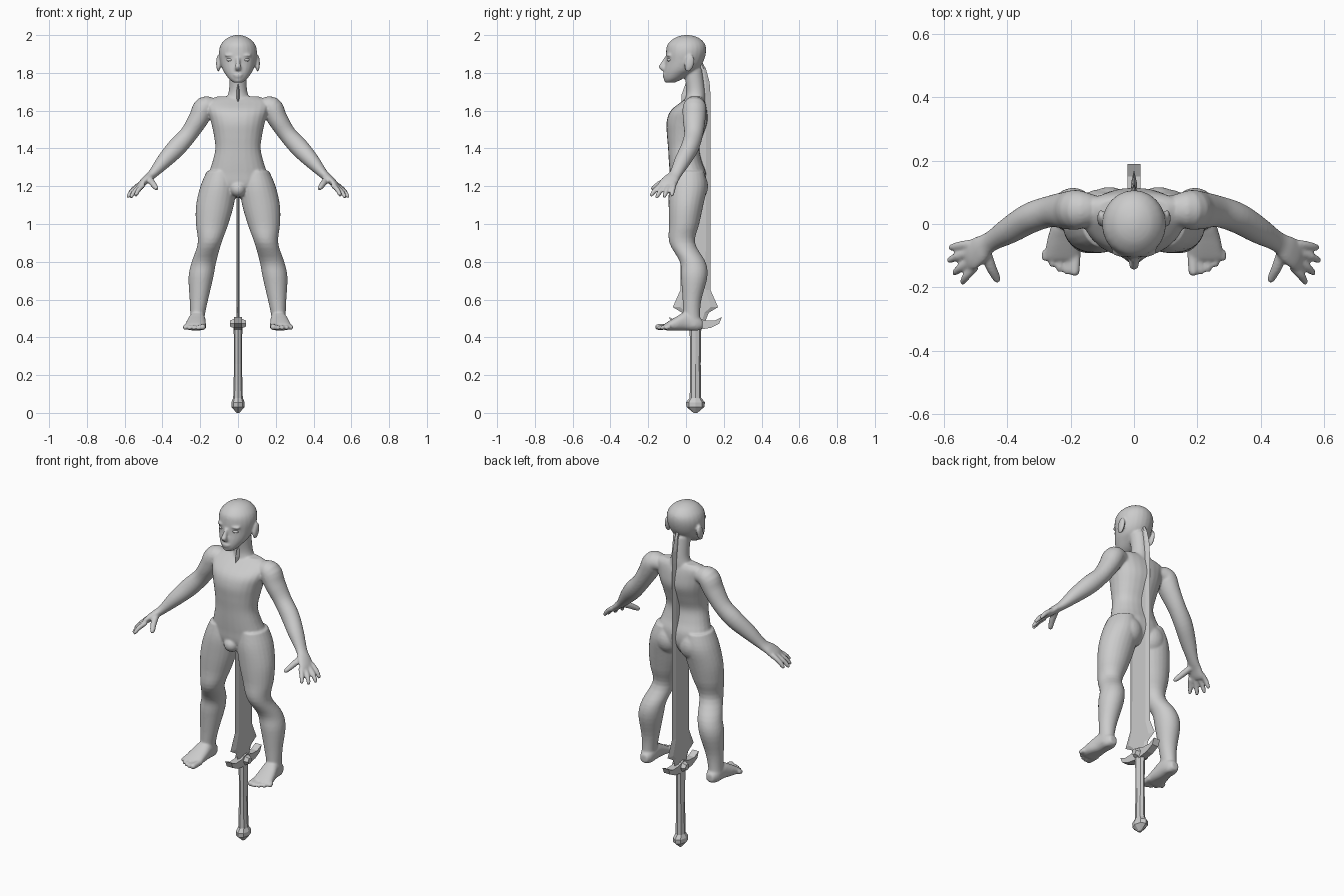
import bpy, bmesh, math
from mathutils import Vector, Matrix


def spline(rows, steps):
    # Catmull-Rom interpolation of section rows
    rows = [Vector(r) for r in rows]
    out = []
    for i in range(len(rows) - 1):
        a, b = rows[max(i - 1, 0)], rows[i]
        c, d = rows[i + 1], rows[min(i + 2, len(rows) - 1)]
        for k in range(steps):
            t = k / steps
            out.append(0.5 * (2 * b + (c - a) * t + (2 * a - 5 * b + 4 * c - d) * t * t
                              + (3 * b - a - 3 * c + d) * t ** 3))
    return out + [rows[-1]]


def loft(bm, rows, side=1, axis=None, ref=(0, 1, 0), steps=4, n=24, power=1.0, floor=None):
    # rows: x, y, z, radius across, radius along ref
    pts = spline(rows, steps)
    rings = []
    for i, p in enumerate(pts):
        c = Vector(p[:3])
        t = Vector(axis) if axis else (Vector(pts[min(i + 1, len(pts) - 1)][:3])
                                       - Vector(pts[max(i - 1, 0)][:3])).normalized()
        u = t.cross(Vector(ref)).normalized()
        v = u.cross(t)
        ring = []
        for k in range(n):
            a = 2 * math.pi * k / n
            ca, sa = math.cos(a), math.sin(a)
            q = c + u * p[3] * math.copysign(abs(ca) ** power, ca) \
                + v * p[4] * math.copysign(abs(sa) ** power, sa)
            if floor is not None:
                q.z = max(q.z, floor)
            ring.append(bm.verts.new((q.x * side, q.y, q.z)))
        rings.append(ring)
    for r, s in zip(rings, rings[1:]):
        for k in range(n):
            bm.faces.new((r[k], r[(k + 1) % n], s[(k + 1) % n], s[k]))
    bm.faces.new(rings[0])
    bm.faces.new(rings[-1])


def ball(bm, c, r, tilt=0):
    m = Matrix.Translation(c) @ Matrix.Rotation(tilt, 4, 'X') @ Matrix.Diagonal((*r, 1))
    bmesh.ops.create_uvsphere(bm, u_segments=24, v_segments=14, radius=1, matrix=m)


def digit(bm, a, b, r0, r1, s, bend=(0, 0, 0)):
    # finger or toe with a rounded tip
    a, b = Vector(a), Vector(b)
    m = (a + b) / 2 + Vector(bend)
    loft(bm, [(*a, r0, r0), (*m, r0, r0), (*b.lerp(m, .2), r1, r1), (*b, r1 * .5, r1 * .5)],
         s, ref=(0.3, .5, .8), n=12)


def finish(bm, name, smooth=None):
    bmesh.ops.recalc_face_normals(bm, faces=bm.faces[:])
    me = bpy.data.meshes.new(name)
    bm.to_mesh(me)
    bm.free()
    ob = bpy.data.objects.new(name, me)
    bpy.context.collection.objects.link(ob)
    if smooth:
        for p in me.polygons:
            p.use_smooth = True
    return ob


def flat_rows(rows):
    # z, y, rx, ry -> full rows centred on x
    return [(0, y, z, rx, ry) for z, y, rx, ry in rows]


# Body: lofted limbs fused by remeshing
bm = bmesh.new()
UP = (0, 0, 1)
loft(bm, flat_rows([(1.14, .01, .05, .05), (1.2, .012, .15, .09), (1.27, .01, .152, .096),
                    (1.33, -.003, .135, .088), (1.4, -.012, .12, .083), (1.47, -.005, .128, .096),
                    (1.54, .005, .143, .108), (1.6, .015, .16, .096), (1.65, .04, .165, .06),
                    (1.675, .05, .11, .035)]), axis=UP, power=.9)
# Neck
loft(bm, flat_rows([(1.62, .04, .09, .06), (1.67, .05, .06, .052), (1.72, .05, .047, .048),
                    (1.82, .035, .047, .05)]), axis=UP)
# Head and face
loft(bm, flat_rows([(1.748, -.085, .022, .025), (1.765, -.07, .045, .046), (1.79, -.05, .065, .068),
                    (1.82, -.025, .083, .09), (1.86, -.008, .095, .1), (1.91, 0, .101, .106),
                    (1.95, .002, .091, .1), (1.98, .004, .064, .072), (1.994, .004, .036, .042),
                    (2.0, .004, .012, .014)]), axis=UP)
loft(bm, [(0, -.105, 1.88, .01, .012), (0, -.118, 1.855, .011, .014), (0, -.128, 1.832, .016, .018),
          (0, -.118, 1.812, .014, .012)], axis=UP)
ball(bm, (0, -.114, 1.79), (.027, .012, .006))
ball(bm, (0, -.112, 1.779), (.022, .012, .006))
ball(bm, (0, -.1, 1.762), (.02, .018, .014))
# Groin
ball(bm, (0, -.055, 1.185), (.042, .045, .042))

for s in (1, -1):
    # Brow, buttock
    ball(bm, (s * .042, -.087, 1.893), (.032, .018, .007))
    ball(bm, (s * .078, .045, 1.2), (.078, .072, .085))
    # Ear
    ball(bm, (s * .104, .018, 1.85), (.012, .025, .046), -.25)
    # Leg
    loft(bm, [(.095, .01, 1.28, .07, .085), (.104, .01, 1.2, .095, .1), (.122, 0, 1.1, .1, .092),
              (.137, -.01, 1, .086, .08), (.15, -.02, .9, .063, .068), (.18, .035, .8, .065, .068),
              (.196, .043, .72, .066, .07), (.207, .032, .6, .049, .05), (.214, .03, .52, .039, .045),
              (.218, .035, .46, .038, .046)], s, axis=UP)
    # Foot and toes
    loft(bm, [(.213, .088, .468, .022, .022), (.214, .055, .475, .038, .042), (.216, 0, .485, .044, .05),
              (.222, -.05, .472, .052, .038), (.226, -.1, .458, .056, .022),
              (.226, -.115, .455, .05, .014)], s, axis=(0, -1, 0), ref=UP, power=.85, floor=.437)
    for i in range(5):
        x, r = .184 + i * .0235, .017 if i == 0 else .0125
        digit(bm, (x, -.085, .457), (x + .004, -.163 + .003 * i * i, .437 + r), r, r * .9, s)
    # Arm and palm
    loft(bm, [(.12, .045, 1.62, .04, .045), (.175, .045, 1.618, .058, .062), (.21, .043, 1.555, .053, .06),
              (.262, .04, 1.475, .047, .05), (.325, .02, 1.405, .05, .048), (.39, -.018, 1.335, .041, .043),
              (.452, -.055, 1.265, .025, .033), (.487, -.08, 1.235, .021, .043),
              (.512, -.098, 1.21, .018, .048), (.526, -.105, 1.195, .012, .042)], s)
    # Fingers
    for a, b in (((.518, -.062, 1.212), (.583, -.076, 1.148)), ((.518, -.088, 1.207), (.588, -.117, 1.14)),
                 ((.512, -.113, 1.205), (.57, -.158, 1.138)), ((.5, -.134, 1.207), (.544, -.188, 1.148))):
        digit(bm, a, b, .0135, .0105, s, (.004, 0, .004))
    # Thumb
    digit(bm, (.468, -.085, 1.24), (.428, -.183, 1.183), .017, .013, s, (.004, 0, .004))

body = finish(bm, "body", True)
rm = body.modifiers.new("fuse", 'REMESH')
rm.mode = 'VOXEL'
rm.voxel_size = .006
rm.use_smooth_shade = True
sm = body.modifiers.new("soften", 'SMOOTH')
sm.factor = .5
sm.iterations = 6

# Eyes
bm = bmesh.new()
for s in (1, -1):
    ball(bm, (s * .041, -.081, 1.869), (.021, .02, .011))
finish(bm, "eyes", True)

# Blade: hexagonal section, rows of z, front edge, back edge
bm = bmesh.new()
rings = []
for z, f, b in ((.48, 0, .1), (.53, -.02, .12), (.56, -.07, .17), (.65, -.03, .13), (1.68, -.025, .13),
                (1.75, 0, .125), (1.82, .03, .106), (1.875, .062, .076)):
    d = (b - f) * .16
    rings.append([bm.verts.new(v) for v in ((0, f, z), (.009, f + d, z), (.009, b - d, z),
                                            (0, b, z), (-.009, b - d, z), (-.009, f + d, z))])
for r, q in zip(rings, rings[1:]):
    for k in range(6):
        bm.faces.new((r[k], r[(k + 1) % 6], q[(k + 1) % 6], q[k]))
bm.faces.new(rings[0])
bm.faces.new(rings[-1])
finish(bm, "blade")

# Guard: crescent with a faceted centre boss
bm = bmesh.new()
outline = ((-.09, .507), (-.05, .488), (0, .49), (.05, .505), (.1, .49), (.15, .488), (.19, .507),
           (.175, .472), (.13, .45), (.05, .438), (-.03, .45), (-.075, .472))
face = bm.faces.new([bm.verts.new((-.02, y, z)) for y, z in outline])
ext = bmesh.ops.extrude_face_region(bm, geom=[face])
bmesh.ops.translate(bm, vec=(.04, 0, 0), verts=[v for v in ext['geom'] if isinstance(v, bmesh.types.BMVert)])
for s in (1, -1):
    m = Matrix.Translation((s * .025, .05, .473)) @ Matrix.Rotation(s * math.pi / 2, 4, 'Y')
    bmesh.ops.create_cone(bm, cap_ends=True, segments=6, radius1=.036, radius2=.018, depth=.036, matrix=m)
finish(bm, "guard")

# Handle and pommel
bm = bmesh.new()
loft(bm, [(0, .05, .06, .026, .031), (0, .05, .26, .021, .028), (0, .05, .45, .023, .031)],
     axis=UP, steps=2, n=8)
finish(bm, "handle")
bm = bmesh.new()
loft(bm, flat_rows([(0, .05, .008, .01), (.032, .05, .035, .048), (.056, .05, .035, .05),
                    (.078, .05, .026, .032)]), axis=UP, steps=1, n=8)
finish(bm, "pommel")
